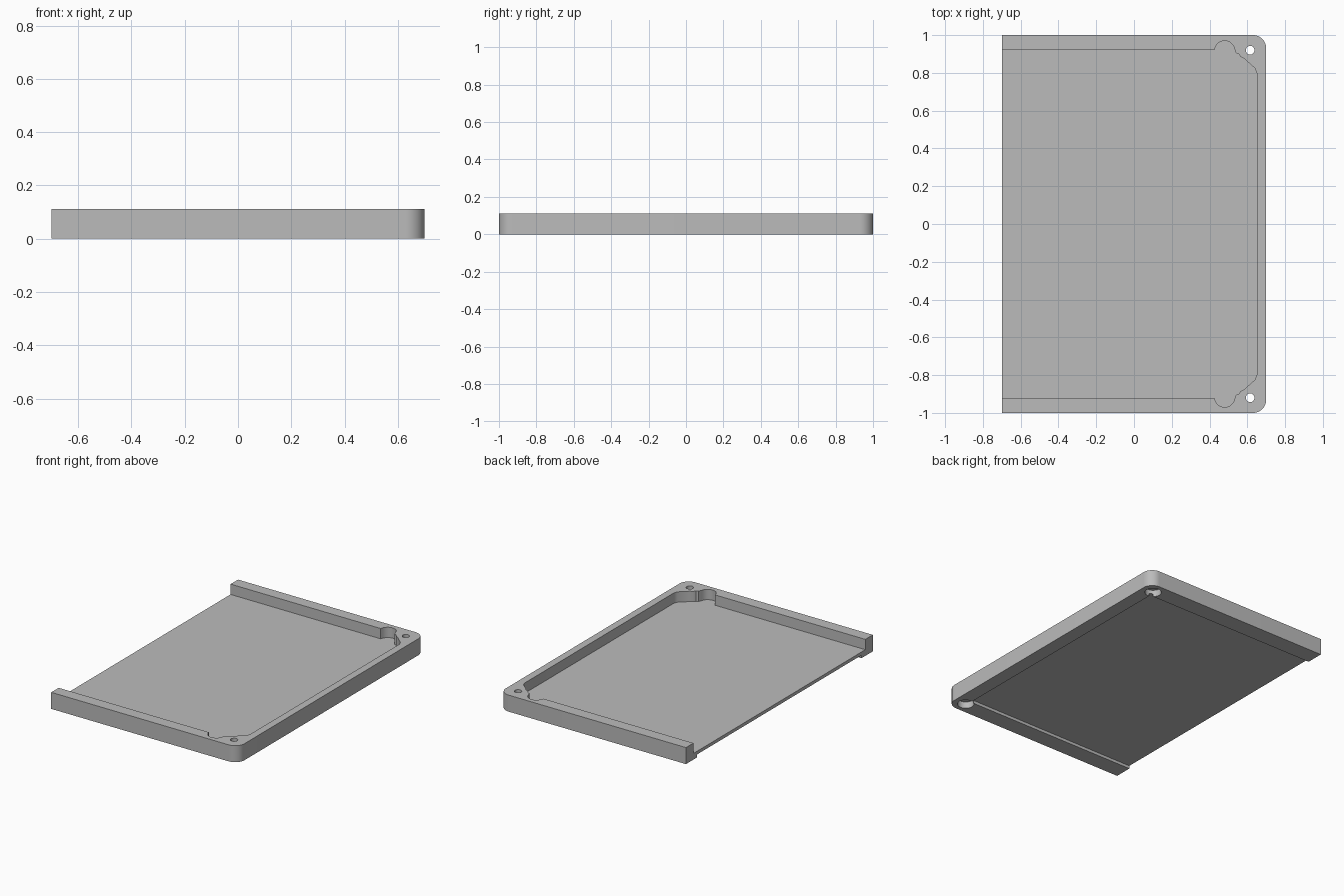
import bpy, bmesh, math

cube = bpy.data.objects.get("Cube")
if cube:
    bpy.data.objects.remove(cube, do_unlink=True)

grey = bpy.data.materials.new("plain grey")
grey.use_nodes = True
grey.diffuse_color = (0.5, 0.5, 0.5, 1)
grey.node_tree.nodes["Principled BSDF"].inputs["Base Color"].default_value = grey.diffuse_color


def arc(cx, cy, r, start, end, steps):
    """Points on an arc, angles in degrees."""
    angles = [math.radians(start + (end - start) * i / steps) for i in range(steps + 1)]
    return [(cx + r * math.cos(a), cy + r * math.sin(a)) for a in angles]


def mirrored(half):
    """Close an outline that is symmetric front to back."""
    return half + [(x, -y) for x, y in reversed(half)]


def prism(name, outline, z0, z1):
    bm = bmesh.new()
    base = bm.faces.new([bm.verts.new((x, y, z0)) for x, y in outline])
    top = bmesh.ops.extrude_face_region(bm, geom=[base])["geom"]
    for v in top:
        if isinstance(v, bmesh.types.BMVert):
            v.co.z = z1
    bmesh.ops.recalc_face_normals(bm, faces=bm.faces)
    mesh = bpy.data.meshes.new(name)
    bm.to_mesh(mesh)
    bm.free()
    mesh.materials.append(grey)
    obj = bpy.data.objects.new(name, mesh)
    bpy.context.collection.objects.link(obj)
    return obj


HEIGHT = 0.112

# Tray body, rounded at the closed end
tray = prism("tray", mirrored([(-0.7, 1)] + arc(0.63, 0.93, 0.07, 90, 0, 14)), 0, HEIGHT)

# Upper pocket, open at one end, with round notches and slanted corners
pocket_half = ([(-0.8, 0.92), (0.425, 0.92)] + arc(0.48, 0.917, 0.053, 165, 10, 12)
               + [(0.54, 0.905), (0.555, 0.9), (0.565, 0.885), (0.585, 0.875),
                  (0.6, 0.86), (0.64, 0.825), (0.65, 0.8)])
cutters = [prism("pocket_cutter", mirrored(pocket_half), 0.042, 0.2)]

# Shallow recess underneath
cutters.append(prism("underside_cutter", mirrored([(-0.8, 0.88), (0.605, 0.88)]), -0.1, 0.02))

# Screw holes, widened from below
for side in (1, -1):
    for name, radius, top in (("hole_cutter", 0.023, 0.2), ("counterbore_cutter", 0.052, 0.045)):
        cutters.append(prism(name, arc(0.615, side * 0.92, radius, 0, 348.75, 31), -0.1, top))

bpy.ops.object.select_all(action="DESELECT")
bpy.context.view_layer.objects.active = tray
tray.select_set(True)
for cutter in cutters:
    cutter.hide_render = True
    cut = tray.modifiers.new(cutter.name, "BOOLEAN")
    cut.operation = "DIFFERENCE"
    cut.solver = "EXACT"
    cut.object = cutter
    bpy.ops.object.modifier_apply(modifier=cut.name)
    bpy.data.objects.remove(cutter, do_unlink=True)

bpy.ops.object.shade_smooth_by_angle(angle=math.radians(30))
